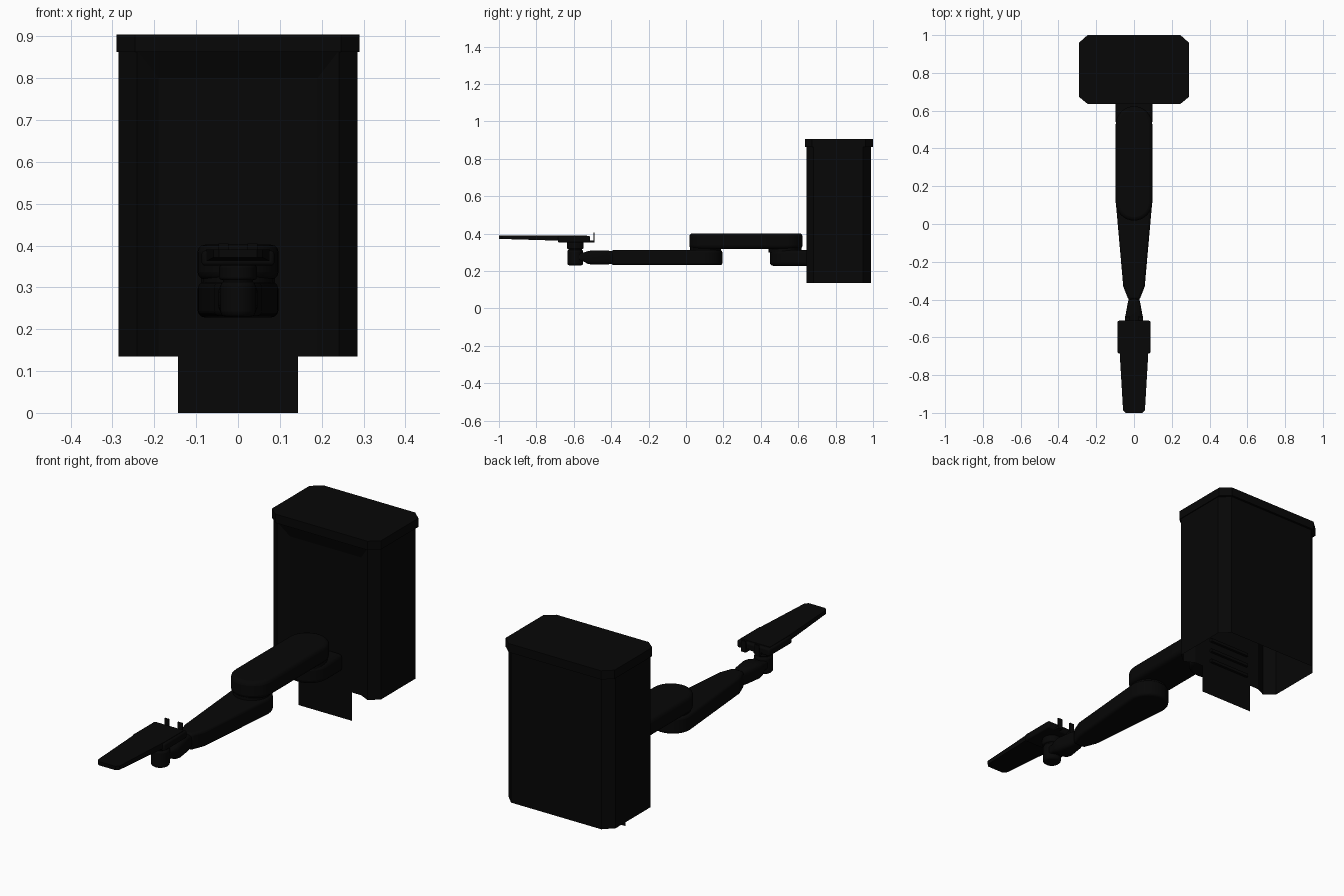
import bpy, bmesh, math

if "Cube" in bpy.data.objects:
    bpy.data.objects.remove(bpy.data.objects["Cube"])

black = bpy.data.materials.new("matte_black")
black.diffuse_color = (0.002, 0.002, 0.002, 1)
black.use_nodes = True
black.node_tree.nodes["Principled BSDF"].inputs["Base Color"].default_value = black.diffuse_color


def make(name, verts, faces, bevel=0.0, smooth=True):
    me = bpy.data.meshes.new(name)
    me.from_pydata(verts, [], faces)
    bm = bmesh.new()
    bm.from_mesh(me)
    bmesh.ops.recalc_face_normals(bm, faces=bm.faces)
    bm.to_mesh(me)
    bm.free()
    me.materials.append(black)
    ob = bpy.data.objects.new(name, me)
    bpy.context.collection.objects.link(ob)
    if bevel:
        m = ob.modifiers.new("rounded_edges", 'BEVEL')
        m.width, m.segments = bevel, 3
        m.limit_method, m.angle_limit = 'ANGLE', math.radians(50)
    if smooth:
        bpy.context.view_layer.objects.active = ob
        ob.select_set(True)
        bpy.ops.object.shade_smooth_by_angle(angle=math.radians(40))
        ob.select_set(False)
    return ob


def prism(name, outline, z0, z1, bevel=0.0, smooth=True):
    """Plan outline (x, y) extruded from z0 to z1."""
    n = len(outline)
    verts = [(x, y, z) for z in (z0, z1) for x, y in outline]
    faces = [tuple(range(n))[::-1], tuple(range(n, 2 * n))]
    faces += [(i, (i + 1) % n, n + (i + 1) % n, n + i) for i in range(n)]
    return make(name, verts, faces, bevel, smooth)


def loft(name, stations, n=20):
    """Rounded sections (y, half width, z bottom, z top) joined along y."""
    verts, faces = [], []
    for y, w, z0, z1 in stations:
        for i in range(n):
            a = 2 * math.pi * (i + 0.5) / n
            c, s = math.cos(a), math.sin(a)
            verts.append((w * math.copysign(abs(c) ** 0.5, c), y,
                          (z0 + z1) / 2 + (z1 - z0) / 2 * math.copysign(abs(s) ** 0.5, s)))
    for k in range(len(stations) - 1):
        for i in range(n):
            j = (i + 1) % n
            faces.append((k * n + i, k * n + j, k * n + n + j, k * n + n + i))
    last = (len(stations) - 1) * n
    faces += [tuple(range(n)), tuple(range(last, last + n))]
    return make(name, verts, faces)


def arc(cy, r, a0, a1, n=16):
    pts = []
    for i in range(n + 1):
        a = math.radians(a0 + (a1 - a0) * i / n)
        pts.append((r * math.cos(a), cy + r * math.sin(a)))
    return pts


def mirrored(half):
    """Right half of an outline, front to back, closed by its mirror image."""
    return half + [(-x, y) for x, y in reversed(half)]


def circle(cy, r, n=24):
    return arc(cy, r, 0, 360 - 360 / n, n - 1)


# Cabinet shell: chamfered walls, shallow recessed front, open underneath
W, F, B, C, LOW, TOP = 0.286, 0.643, 0.99, 0.045, 0.135, 0.865
plan = [(W - C, F), (W, F + .038), (W, B - C), (W - C, B),
        (C - W, B), (-W, B - C), (-W, F + .038), (C - W, F)]
verts = [(x, y, z) for z in (LOW, TOP) for x, y in plan]
faces = [(i, i + 1, 9 + i, 8 + i) for i in range(7)]
P, PX, PZ = 0.668, 0.19, 0.80
verts += [(PX, P, LOW), (-PX, P, LOW), (PX, P, PZ), (-PX, P, PZ)]
faces += [(0, 8, 18, 16), (7, 17, 19, 15), (8, 15, 19, 18), (16, 18, 19, 17)]
make("cabinet_shell", verts, faces, smooth=False)

# Cabinet lid
K = 0.291
prism("cabinet_lid", mirrored([(K - C, 0.636), (K, 0.673), (K, 1 - .04), (K - C, 1)]),
      0.863, 0.905, smooth=False)

# Thin mounting plate on the recessed front, hanging below the cabinet
make("mounting_plate", [(-.143, .665, 0), (.143, .665, 0), (.143, .665, .63), (-.143, .665, .63)],
     [(0, 1, 2, 3)], smooth=False)

# Ribs on the back of the plate
for i in range(3):
    z = 0.17 + 0.055 * i
    prism("plate_rib", [(-.12, .668), (.10, .668), (.10, .68), (-.12, .68)],
          z, z + 0.015, smooth=False)

# Shoulder base
R = 0.097
prism("shoulder_base", arc(0.545, R, 180, 360) + [(R, 0.667), (-R, 0.667)],
      0.228, 0.312, 0.018)

# Upper arm with two round ends
prism("upper_arm", arc(0.115, R, 180, 360) + arc(0.526, R, 0, 180), 0.319, 0.402, 0.018)

# Joint collars between the links
prism("shoulder_joint", circle(0.53, 0.088), 0.30, 0.33)
prism("elbow_joint", circle(0.105, 0.083), 0.30, 0.33)

# Tapered forearm
half = [(0.03, -0.40), (0.057, -0.33), (0.094, 0.09)]
prism("forearm", mirrored(half[:2] + arc(0.10, 0.095, 0, 85, 8)), 0.232, 0.312, 0.012)

# Wrist link, waisted next to the forearm and pinched before the hub
loft("wrist_link", [(-0.375, 0.030, 0.240, 0.303), (-0.405, 0.030, 0.238, 0.307),
                    (-0.42, 0.034, 0.234, 0.311), (-0.50, 0.048, 0.234, 0.311),
                    (-0.525, 0.046, 0.238, 0.307), (-0.55, 0.038, 0.252, 0.298),
                    (-0.58, 0.036, 0.250, 0.300)])
prism("wrist_hub", circle(-0.592, 0.042), 0.23, 0.315, 0.012)
prism("wrist_post", circle(-0.592, 0.036), 0.305, 0.33)
prism("wrist_disc", circle(-0.592, 0.045), 0.318, 0.354, 0.006)

# Hand: base block and thin tapered blade
prism("hand_base", mirrored([(0.087, -0.685), (0.087, -0.512)]), 0.352, 0.388, 0.008)
outline = mirrored([(0.045, -1.0), (0.058, -0.985), (0.077, -0.66), (0.077, -0.53)])
blade = prism("hand_blade", outline, 0.368, 0.39, smooth=False)
for v in blade.data.vertices:
    if v.co.z < 0.38:
        v.co.z = 0.372 - 0.03 * (v.co.y + 1.0)

# Rear stops of the hand
for s in (-1, 1):
    x = s * 0.035
    prism("stop_foot", [(x - .012, -.52), (x + .012, -.52), (x + .012, -.488), (x - .012, -.488)],
          0.352, 0.362, smooth=False)
    prism("stop_pin", [(x - .012, -.495), (x + .012, -.495), (x + .012, -.488), (x - .012, -.488)],
          0.352, 0.405, smooth=False)
